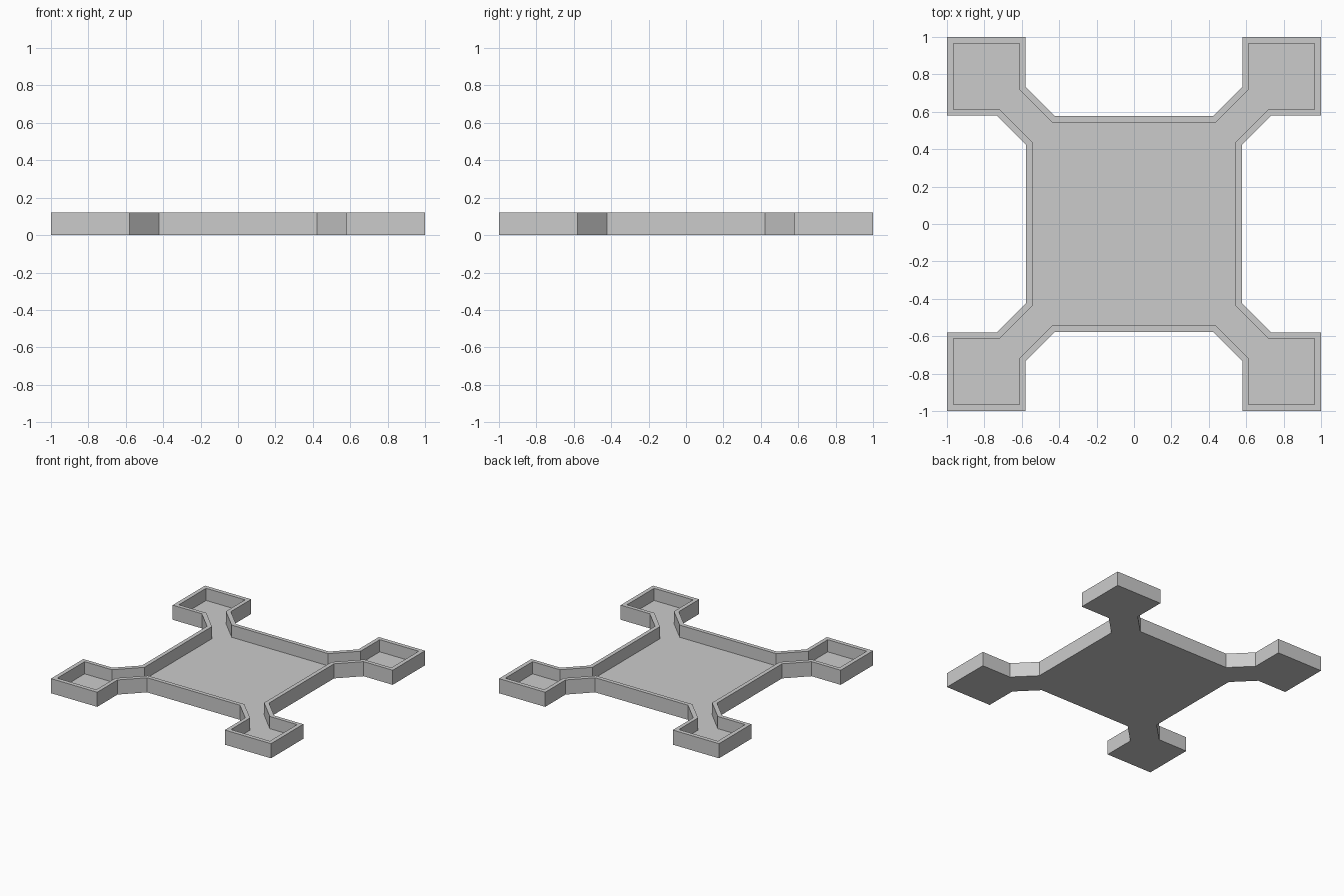
import bpy
import bmesh

if "Cube" in bpy.data.objects:
    bpy.data.objects.remove(bpy.data.objects["Cube"])

HEIGHT, FLOOR = 0.12, 0.02

# One corner arm of the outline, counter-clockwise: body edge, neck, square pad, neck, body edge
OUTER = [(0.577, 0.422), (0.577 + 0.158, 0.58), (1, 0.58), (1, 1),
         (0.58, 1), (0.58, 0.735), (0.422, 0.577)]
INNER = [(0.544, 0.438), (0.717, 0.612), (0.966, 0.612), (0.966, 0.966),
         (0.612, 0.966), (0.612, 0.717), (0.438, 0.544)]


def four_arms(points):
    """Repeat the corner arm by quarter turns to close the outline."""
    loop = []
    for _ in range(4):
        loop += points
        points = [(-y, x) for x, y in points]
    return loop


def ring(bm, points, z):
    return [bm.verts.new((x, y, z)) for x, y in four_arms(points)]


def bridge(bm, a, b):
    n = len(a)
    for i in range(n):
        j = (i + 1) % n
        bm.faces.new((a[i], a[j], b[j], b[i]))


# Tray: outer wall, flat rim, inner wall, recessed floor and underside
bm = bmesh.new()
base = ring(bm, OUTER, 0)
rim_out = ring(bm, OUTER, HEIGHT)
rim_in = ring(bm, INNER, HEIGHT)
floor = ring(bm, INNER, FLOOR)
bridge(bm, base, rim_out)
bridge(bm, rim_out, rim_in)
bridge(bm, rim_in, floor)
bm.faces.new(floor)
bm.faces.new(base[::-1])
bmesh.ops.recalc_face_normals(bm, faces=bm.faces[:])

mesh = bpy.data.meshes.new("frame_tray")
bm.to_mesh(mesh)
bm.free()
bpy.context.collection.objects.link(bpy.data.objects.new("frame_tray", mesh))
